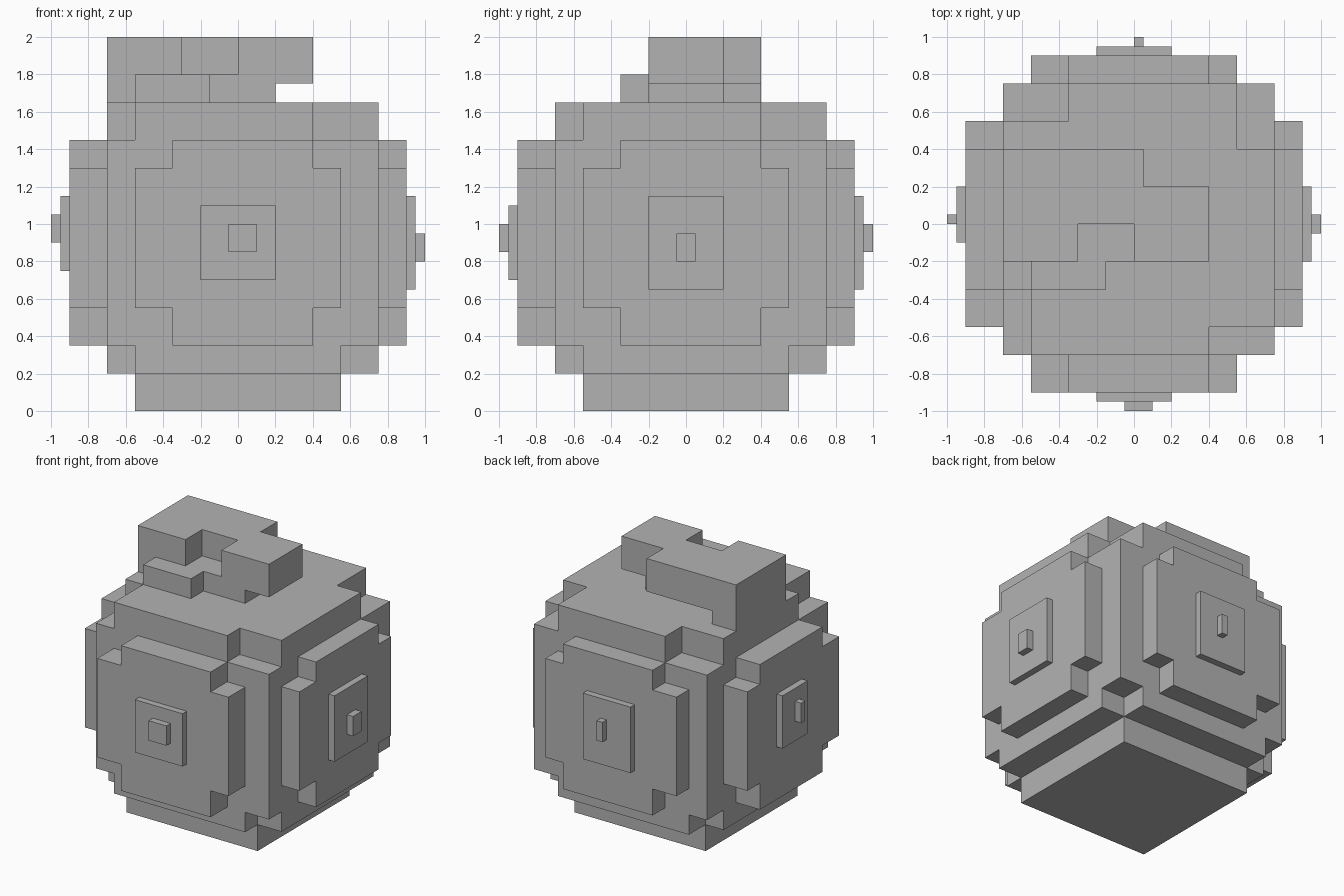
import bpy
import bmesh

cube = bpy.data.objects.get("Cube")
if cube:
    bpy.data.objects.remove(cube, do_unlink=True)

grey = bpy.data.materials.new("stone_grey")
grey.use_nodes = True
COLOUR = (0.45, 0.45, 0.45, 1)
grey.diffuse_color = COLOUR
grey.node_tree.nodes["Principled BSDF"].inputs["Base Color"].default_value = COLOUR


def prism(name, outline, lo, hi, axis="z"):
    """Extrude a flat outline from lo to hi along an axis."""
    place = {"x": lambda u, v: (lo, u, v),
             "y": lambda u, v: (u, lo, v),
             "z": lambda u, v: (u, v, lo)}[axis]
    bm = bmesh.new()
    face = bm.faces.new([bm.verts.new(place(u, v)) for u, v in outline])
    grown = bmesh.ops.extrude_face_region(bm, geom=[face])["geom"]
    shift = [hi - lo if a == axis else 0 for a in "xyz"]
    moved = [g for g in grown if isinstance(g, bmesh.types.BMVert)]
    bmesh.ops.translate(bm, verts=moved, vec=shift)
    bmesh.ops.recalc_face_normals(bm, faces=bm.faces)
    mesh = bpy.data.meshes.new(name)
    bm.to_mesh(mesh)
    bm.free()
    mesh.materials.append(grey)
    obj = bpy.data.objects.new(name, mesh)
    bpy.context.collection.objects.link(obj)
    return obj


def rect(u0, u1, v0, v1):
    return [(u0, v0), (u1, v0), (u1, v1), (u0, v1)]


def notched(u0, u1, v0, v1, corners):
    """Rectangle with a square step cut at each corner, counter-clockwise."""
    points = []
    for i, (cu, cv) in enumerate(corners):
        side = (u0 if i in (0, 3) else u1, cv)
        end = (cu, v0 if i < 2 else v1)
        step = [side, (cu, cv), end]
        points += step if i % 2 == 0 else step[::-1]
    return points


# Body: foot, stepped underside, block and top with cut corners
B0, B1 = -0.7, 0.75
prism("foot", rect(-0.55, 0.55, -0.55, 0.55), 0, 0.2)
prism("body_underside", notched(B0, B1, B0, B1, rect(-0.55, 0.55, -0.55, 0.55)), 0.2, 0.35)
prism("body", rect(B0, B1, B0, B1), 0.35, 1.45)
top_corners = [(-0.55, -0.35), (0.4, -0.55), (0.55, 0.4), (-0.35, 0.55)]
prism("body_top", notched(B0, B1, B0, B1, top_corners), 1.45, 1.65)

# Bulging side plates, each with a boss and a small nub
panel = notched(-0.55, 0.55, 0.35, 1.45, rect(-0.35, 0.4, 0.55, 1.3))
sides = [
    ("front", "y", -1, B0, (-0.2, 0.2, 0.7, 1.1), (-0.05, 0.1, 0.85, 1.0)),
    ("back", "y", 1, B1, (-0.2, 0.2, 0.65, 1.15), (0, 0.05, 0.85, 1.0)),
    ("left", "x", 1, B1, (-0.2, 0.2, 0.65, 1.15), (-0.05, 0.05, 0.8, 0.95)),
    ("right", "x", -1, B0, (-0.1, 0.2, 0.75, 1.15), (0, 0.05, 0.9, 1.05)),
]
for side, axis, sign, start, boss, nub in sides:
    prism(side + "_plate", panel, start, sign * 0.9, axis)
    prism(side + "_boss", rect(*boss), sign * 0.9, sign * 0.95, axis)
    prism(side + "_nub", rect(*nub), sign * 0.95, sign, axis)

# Crooked stem: narrow root, overhanging middle, notched crown
stem_front = [(-0.7, -0.2)]
notch = [(-0.3, -0.2), (-0.3, 0), (0, 0), (0, -0.2)]
stem_rest = [(0.4, -0.2), (0.4, 0.2), (0.05, 0.2), (0.05, 0.4), (-0.7, 0.4)]
root = [(0.2, -0.2), (0.2, 0.2), (-0.5, 0.2), (-0.5, 0.4), (-0.7, 0.4)]
prism("stem_root", stem_front + root, 1.65, 1.75)
prism("stem_middle", stem_front + stem_rest, 1.75, 1.8)
prism("stem_crown", stem_front + notch + stem_rest, 1.8, 2)
prism("stem_step", rect(-0.55, -0.15, -0.35, -0.2), 1.65, 1.8)
